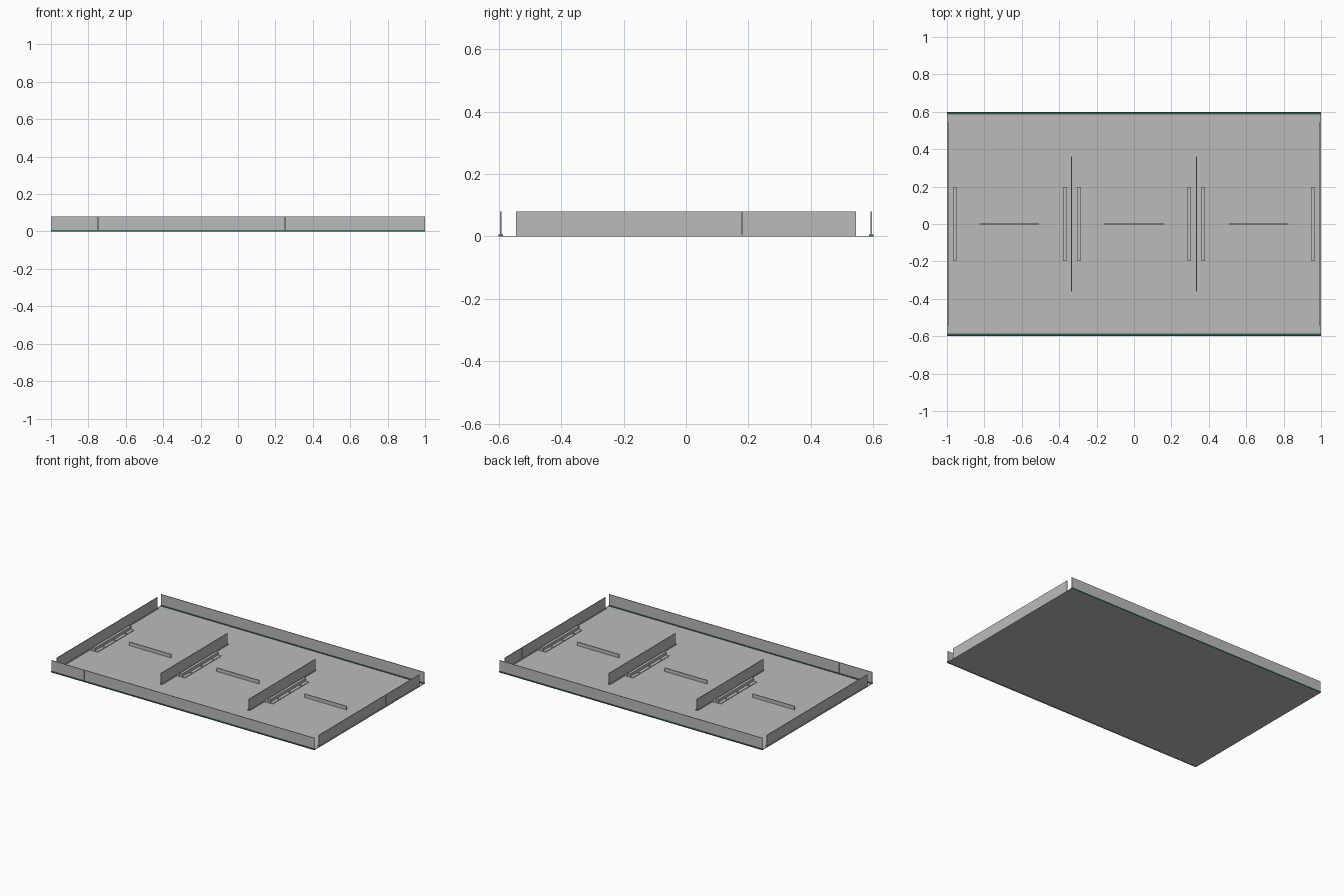
import bpy
import bmesh

cube = bpy.data.objects.get("Cube")
if cube:
    bpy.data.objects.remove(cube, do_unlink=True)


def material(name, rgb):
    m = bpy.data.materials.new(name)
    m.use_nodes = True
    color = (*rgb, 1)
    m.diffuse_color = color
    m.node_tree.nodes["Principled BSDF"].inputs["Base Color"].default_value = color
    return m


GREY = material("grey sheet", (0.5, 0.5, 0.5))
GREEN = material("green strip", (0.03, 0.2, 0.1))
H = 0.08      # wall height
FOOT = 0.007  # foot height and half width
T = 0.0025    # half thickness of sheets


def finish(name, bm, mat):
    bmesh.ops.recalc_face_normals(bm, faces=bm.faces)
    mesh = bpy.data.meshes.new(name)
    bm.to_mesh(mesh)
    bm.free()
    mesh.materials.append(mat)
    obj = bpy.data.objects.new(name, mesh)
    bpy.context.collection.objects.link(obj)
    return obj


def box(name, x, y, z, mat=GREY):
    bm = bmesh.new()
    bmesh.ops.create_cube(bm, size=1)
    for v in bm.verts:
        for i, (lo, hi) in enumerate((x, y, z)):
            v.co[i] = hi if v.co[i] > 0 else lo
    return finish(name, bm, mat)


def around(c, r):
    return (c - r, c + r)


def extrude_y(name, profile, half, mat=GREY):
    bm = bmesh.new()
    face = bm.faces.new([bm.verts.new((x, -half, z)) for x, z in profile])
    new = bmesh.ops.extrude_face_region(bm, geom=[face])["geom"]
    verts = [g for g in new if isinstance(g, bmesh.types.BMVert)]
    bmesh.ops.translate(bm, verts=verts, vec=(0, 2 * half, 0))
    return finish(name, bm, mat)


def panels(start, end, joints):
    # Spans between joints, with hairline gaps
    marks = [start, *joints, end]
    return [(a + 0.0005, b - 0.0005) for a, b in zip(marks, marks[1:])]


# Floor sheet
box("floor", (-1, 1), (-0.597, 0.597), (0, 0.002))

# Long walls on green feet
for side, y, joints in (("front", -0.593, (-0.75, 0.25)),
                        ("back", 0.593, (-0.5, -0.25, 0.5))):
    box(f"{side}_foot", (-1, 1), around(y, FOOT), (0, FOOT), GREEN)
    for i, span in enumerate(panels(-1, 1, joints)):
        box(f"{side}_wall_{i + 1}", span, around(y, T), (0.002, H))

# End walls, shorter than the floor so the corners stay open
for side, x in (("right", -0.993), ("left", 0.993)):
    box(f"{side}_foot", around(x, FOOT), (-0.545, 0.545), (0, FOOT))
    for i, span in enumerate(panels(-0.545, 0.545, (0.18, 0.36))):
        box(f"{side}_wall_{i + 1}", around(x, T), span, (0.002, H))

# Two cross partitions
for side, x in (("right", -0.333), ("left", 0.333)):
    box(f"{side}_partition_foot", around(x, FOOT), (-0.36, 0.36), (0.001, FOOT))
    box(f"{side}_partition", around(x, T), (-0.36, 0.36), (0.001, H))

# Low ribs along the centre line
for i, x in enumerate((-0.667, 0, 0.667)):
    box(f"centre_rib_{i + 1}", around(x, 0.16), around(0, T), (0.001, 0.027))

# Raised channels beside the walls and partitions, with studs on the flanges
for i, x in enumerate((-0.957, -0.37, -0.296, 0.296, 0.37, 0.957)):
    half_profile = [(0.031, 0.001), (0.031, 0.006), (0.009, 0.006), (0.009, 0.025)]
    profile = [(x + a, z) for a, z in half_profile]
    profile += [(x - a, z) for a, z in reversed(half_profile)]
    extrude_y(f"floor_channel_{i + 1}", profile, 0.197)
    for s in (-1, 1):
        for j in range(3):
            box(f"channel_stud_{i + 1}", around(x + s * 0.02, 0.004),
                around((j - 1) * 0.12, 0.004), (0.005, 0.01))
